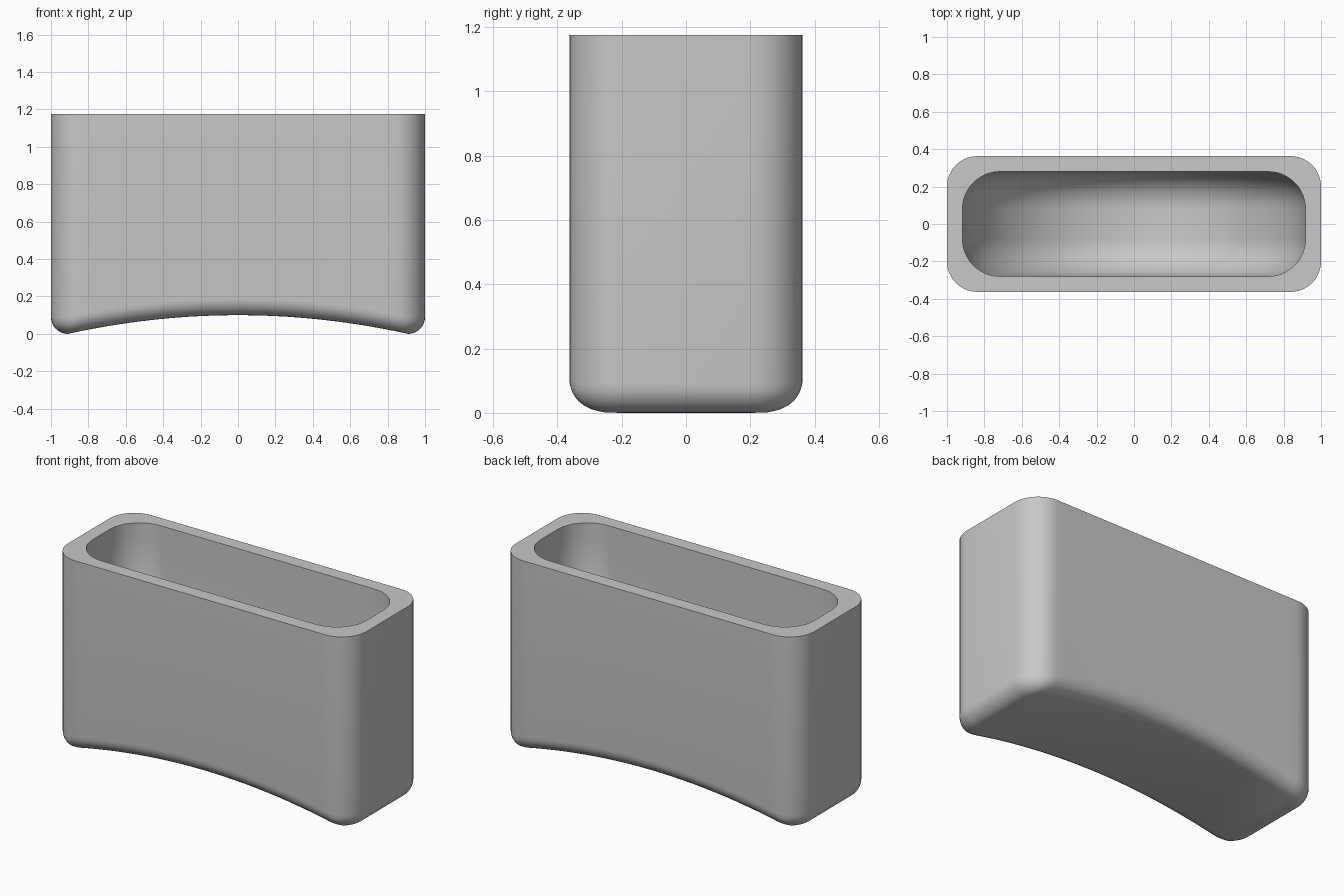
import bpy, bmesh, math

cube = bpy.data.objects.get("Cube")
if cube:
    bpy.data.objects.remove(cube, do_unlink=True)

TOP = 1.176
HALF_X, HALF_Y, CORNER = 1.0, 0.363, 0.163   # outer plan
FILLET = 0.09                                # lower outer edge
IN_X, IN_Y, IN_R = 0.917, 0.28, 0.2          # pocket
BOWL_Z = 1.1                                 # centre height of the pocket's round floor

grey = bpy.data.materials.new("plain_grey")
grey.use_nodes = True
colour = (0.58, 0.58, 0.58, 1)
grey.diffuse_color = colour
grey.node_tree.nodes["Principled BSDF"].inputs["Base Color"].default_value = colour


def arch(x):
    """Height of the hollowed underside at x."""
    return max(0.0, 0.1 * (1 - (x / 0.91) ** 2))


def plan_half(inset):
    """Rear half of the rounded rectangle, from +x to -x."""
    hx, hy, r = HALF_X - inset, HALF_Y - inset, CORNER - inset
    cx, cy = hx - r, hy - r
    angles = [math.pi / 2 * i / 10 for i in range(11)]
    right = [(cx + r * math.cos(a), cy + r * math.sin(a)) for a in angles]
    middle = [(cx * (1 - 2 * i / 32), hy) for i in range(1, 32)]
    return right + middle + [(-x, y) for x, y in reversed(right)]


def loft(bm, rings):
    """Join successive closed rings of vertices with quads."""
    loops = [[bm.verts.new(p) for p in ring] for ring in rings]
    n = len(loops[0])
    for a, b in zip(loops, loops[1:]):
        for i in range(n):
            j = (i + 1) % n
            bm.faces.new((a[i], a[j], b[j], b[i]))
    return loops


def finish(bm, name):
    bmesh.ops.recalc_face_normals(bm, faces=bm.faces)
    mesh = bpy.data.meshes.new(name)
    bm.to_mesh(mesh)
    bm.free()
    mesh.materials.append(grey)
    obj = bpy.data.objects.new(name, mesh)
    bpy.context.collection.objects.link(obj)
    return obj


# Outer block: filleted underside that follows the arch, straight walls, flat top
bm = bmesh.new()
rings = []
for k in range(9):
    t = math.pi / 2 * k / 8
    half = plan_half(FILLET * (1 - math.sin(t)))
    plan = half + [(x, -y) for x, y in reversed(half)]
    rings.append([(x, y, arch(x) + FILLET * (1 - math.cos(t))) for x, y in plan])
rings.append([(x, y, TOP) for x, y, z in rings[-1]])
loops = loft(bm, rings)
bm.faces.new(loops[-1])
base = loops[0]
n = len(base)
for i in range(n // 2 - 1):
    bm.faces.new((base[i], base[i + 1], base[n - 2 - i], base[n - 1 - i]))
holder = finish(bm, "holder_body")

# Pocket: U-shaped slot with rounded front and back edges
bm = bmesh.new()
rings = []
steps = [math.pi / 2 * k / 12 for k in range(13)]
sections = [(-1, t) for t in reversed(steps)] + [(1, t) for t in steps]
for side, t in sections:
    y = side * (IN_Y - IN_R + IN_R * math.sin(t))
    r = IN_X - IN_R * (1 - math.cos(t))
    arc = [math.pi * i / 48 for i in range(49)]
    ring = [(r, y, TOP + 0.2)]
    ring += [(r * math.cos(a), y, BOWL_Z - r * math.sin(a)) for a in arc]
    ring += [(-r, y, TOP + 0.2)]
    rings.append(ring)
loops = loft(bm, rings)
bm.faces.new(loops[0])
bm.faces.new(loops[-1])
cutter = finish(bm, "pocket_cutter")
cutter.hide_render = True

# Cut the pocket, then drop the cutter
bpy.ops.object.select_all(action="DESELECT")
holder.select_set(True)
bpy.context.view_layer.objects.active = holder
cut = holder.modifiers.new("pocket", "BOOLEAN")
cut.operation = "DIFFERENCE"
cut.solver = "EXACT"
cut.object = cutter
bpy.ops.object.modifier_apply(modifier=cut.name)
bpy.data.objects.remove(cutter, do_unlink=True)
bpy.ops.object.shade_smooth_by_angle(angle=math.radians(35))
